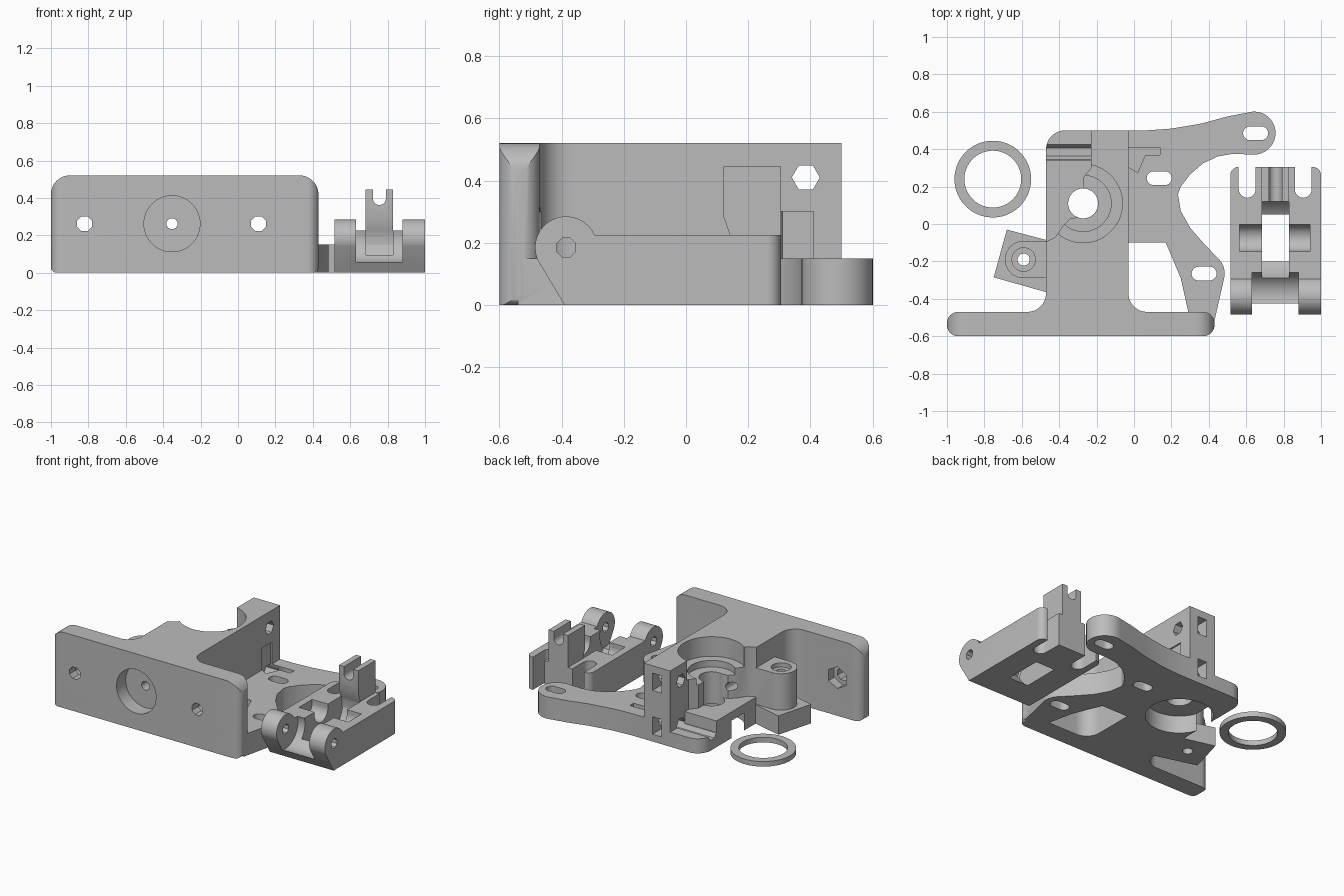
import bpy, bmesh
from math import sin, cos, pi, radians

cube = bpy.data.objects.get("Cube")
if cube:
    bpy.data.objects.remove(cube)

grey = bpy.data.materials.new("plain grey")
grey.use_nodes = True
grey.diffuse_color = (0.5, 0.5, 0.5, 1)
grey.node_tree.nodes["Principled BSDF"].inputs["Base Color"].default_value = (0.5, 0.5, 0.5, 1)


def prism(name, pts, lo, hi, axis="z"):
    """Extrude a 2D outline along one axis."""
    place = {"z": lambda a, b, h: (a, b, h),
             "x": lambda a, b, h: (h, a, b),
             "y": lambda a, b, h: (a, h, b)}[axis]
    bm = bmesh.new()
    low = [bm.verts.new(place(a, b, lo)) for a, b in pts]
    high = [bm.verts.new(place(a, b, hi)) for a, b in pts]
    bm.faces.new(low)
    bm.faces.new(high)
    for i in range(len(pts)):
        j = (i + 1) % len(pts)
        bm.faces.new((low[i], low[j], high[j], high[i]))
    bmesh.ops.recalc_face_normals(bm, faces=bm.faces)
    mesh = bpy.data.meshes.new(name)
    bm.to_mesh(mesh)
    bm.free()
    mesh.materials.append(grey)
    ob = bpy.data.objects.new(name, mesh)
    bpy.context.collection.objects.link(ob)
    return ob


def arc(cx, cy, r, start, end, n=10):
    angles = [radians(start + (end - start) * i / n) for i in range(n + 1)]
    return [(cx + r * cos(t), cy + r * sin(t)) for t in angles]


def cyl(cx, cy, r, lo, hi, axis="z", n=48):
    pts = [(cx + r * cos(2 * pi * (i + 0.5) / n), cy + r * sin(2 * pi * (i + 0.5) / n)) for i in range(n)]
    return prism("cylinder", pts, lo, hi, axis)


def box(x0, x1, y0, y1, z0, z1):
    return prism("box", [(x0, y0), (x1, y0), (x1, y1), (x0, y1)], z0, z1)


def rounded(x0, x1, y0, y1, low_r, high_r):
    """Rectangle with separate lower and upper corner radii."""
    return (arc(x0 + low_r, y0 + low_r, low_r, 180, 270) + arc(x1 - low_r, y0 + low_r, low_r, 270, 360)
            + arc(x1 - high_r, y1 - high_r, high_r, 0, 90) + arc(x0 + high_r, y1 - high_r, high_r, 90, 180))


def slot(cx, cy, half, r, lo, hi):
    return prism("slot", arc(cx + half, cy, r, -90, 90) + arc(cx - half, cy, r, 90, 270), lo, hi)


def combine(target, operation, *tools):
    for tool in tools:
        mod = target.modifiers.new("cut", "BOOLEAN")
        mod.operation, mod.solver, mod.object = operation, "EXACT", tool
        deps = bpy.context.evaluated_depsgraph_get()
        mesh = bpy.data.meshes.new_from_object(target.evaluated_get(deps))
        target.modifiers.clear()
        target.data = mesh
        bpy.data.objects.remove(tool)
    return target


def finish(ob):
    bpy.ops.object.select_all(action="DESELECT")
    ob.select_set(True)
    bpy.context.view_layer.objects.active = ob
    bpy.ops.object.shade_smooth_by_angle(angle=radians(30))


# Central block with fillets towards the mounting plate
block = [(-0.57, -0.5)] + arc(-0.57, -0.37, 0.1, 270, 360) + arc(-0.37, 0.4, 0.1, 180, 90)
block += [(-0.03, 0.5)] + arc(0.07, -0.37, 0.1, 180, 270) + [(0.07, -0.5)]
body = prism("extruder_body", block, 0, 0.52)

# Open side for the idler, with two shelf levels
combine(body, "DIFFERENCE",
        box(-0.6, -0.23, 0.34, 0.6, 0.1, 0.6),
        prism("side_opening", [(-0.7, -0.095), (-0.47, -0.095), (-0.42, -0.07), (-0.38, -0.01), (-0.34, 0.03),
                               (-0.27, 0.04), (-0.27, 0.25), (-0.23, 0.3), (-0.23, 0.35), (-0.7, 0.35)], 0.18, 0.6))

# Mounting plate, rounded both from the front and from above
plate = prism("plate", rounded(-1, 0.43, 0, 0.52, 0.03, 0.1), -0.6, -0.47, "y")
combine(plate, "INTERSECT", prism("plan", rounded(-1, 0.43, -0.6, -0.47, 0.06, 0.06), -0.1, 0.6))

# Motor flange with two curved arms
flange = [(-0.1, 0.5), (0.06, 0.5), (0.2, 0.51), (0.36, 0.537), (0.5, 0.575)]
flange += arc(0.642, 0.486, 0.115, 108, -90, 20)
flange += [(0.53, 0.375), (0.45, 0.362), (0.37, 0.325), (0.3, 0.265), (0.25, 0.2), (0.235, 0.16),
           (0.25, 0.07), (0.3, -0.02), (0.37, -0.1)]
flange += arc(0.375, -0.265, 0.11, 50, -15)
flange += [(0.425, -0.54), (0.29, -0.54), (0.29, -0.47), (0.25, -0.29), (0.17, -0.1), (-0.1, -0.1)]
arms = prism("arms", flange, 0, 0.15)
combine(arms, "DIFFERENCE", *[slot(x, y, 0.03, 0.037, -0.1, 0.3)
                              for x, y in ((0.65, 0.485), (0.135, 0.245), (0.375, -0.265))])

# Hinge lug and its angled foot
lug = prism("lug", [(-0.4, -0.29)] + arc(-0.59, -0.19, 0.1, 270, 90, 20) + [(-0.4, -0.09)], 0.1, 0.38)
foot = prism("foot", [(-0.68, -0.03), (-0.75, -0.285), (-0.46, -0.367), (-0.46, -0.088)], 0, 0.13)
combine(body, "UNION", plate, arms, foot, lug)

# Bearing pockets and drive bolt bore
combine(body, "DIFFERENCE",
        cyl(-0.272, 0.11, 0.21, 0.385, 0.6), cyl(-0.272, 0.11, 0.21, -0.1, 0.12),
        cyl(-0.272, 0.11, 0.15, 0.34, 0.4), cyl(-0.272, 0.11, 0.08, -0.1, 0.6))

# Hinge pin hole with a sunk rim
combine(body, "DIFFERENCE", cyl(-0.59, -0.19, 0.033, -0.1, 0.6, n=16), cyl(-0.59, -0.19, 0.063, 0.35, 0.6, n=24))

# Nozzle socket, filament path and plate screw holes with nut traps
combine(body, "DIFFERENCE", cyl(-0.353, 0.262, 0.15, -0.7, -0.5, "y"), cyl(-0.353, 0.262, 0.03, -0.7, 0.2, "y", 12))
for x in (-0.82, 0.11):
    combine(body, "DIFFERENCE", cyl(x, 0.262, 0.043, -0.7, -0.4, "y", 8), cyl(x, 0.262, 0.075, -0.53, -0.44, "y", 6))

# Clamp screw channels and nut slots at the back
for z in (0.11, 0.41):
    combine(body, "DIFFERENCE",
            prism("hex", arc(0.385, z, 0.045, 0, 300, 5), -0.6, 0.02, "x"),
            box(-0.165, -0.095, 0.335, 0.6, z - 0.06, z + 0.06))
combine(body, "DIFFERENCE", prism("groove", [(-0.04, 0.41), (0.14, 0.41), (0.14, 0.368), (0.06, 0.368),
                                             (0.02, 0.275), (-0.04, 0.31)], 0.07, 0.3))
finish(body)

# Idler: hinge ears, slab and clamp prongs
side = [(-0.39, 0)] + [(0.305, 0), (0.305, 0.225), (-0.293, 0.225)] + arc(-0.385, 0.185, 0.1, 25, 205, 24)
idler = prism("idler", side, 0.515, 1.0, "x")
combine(idler, "INTERSECT", prism("idler_plan", rounded(0.515, 1.0, -0.6, 0.305, 0.02, 0.045), -0.1, 0.6))
combine(idler, "DIFFERENCE",
        cyl(-0.385, 0.185, 0.133, 0.632, 0.88, "x"),
        cyl(-0.385, 0.185, 0.033, 0.4, 1.1, "x", 8),
        cyl(-0.075, 0.2, 0.237, 0.685, 0.83, "x"),
        cyl(-0.075, 0.2, 0.072, 0.565, 0.94, "x"),
        box(0.565, 0.94, -0.147, -0.003, 0.2, 0.4))
for x in (0.605, 0.905):
    combine(idler, "DIFFERENCE", prism("prong_gap", arc(x, 0.185, 0.045, 180, 360) + [(x + 0.045, 0.4), (x - 0.045, 0.4)],
                                       -0.1, 0.4))

# Spring tower with a U groove
tower = prism("tower", [(0.15, 0.15), (0.305, 0.15), (0.305, 0.445), (0.12, 0.445), (0.12, 0.285), (0.15, 0.2)],
              0.683, 0.83, "x")
combine(tower, "DIFFERENCE", prism("u_groove", arc(0.756, 0.397, 0.035, 180, 360) + [(0.791, 0.5), (0.721, 0.5)],
                                   0, 0.5, "y"))
combine(idler, "UNION", tower)
finish(idler)

# Loose spacer ring
ring = cyl(-0.755, 0.24, 0.205, 0, 0.035, n=64)
ring.name = "spacer_ring"
combine(ring, "DIFFERENCE", cyl(-0.755, 0.24, 0.152, -0.1, 0.1, n=64))
finish(ring)
